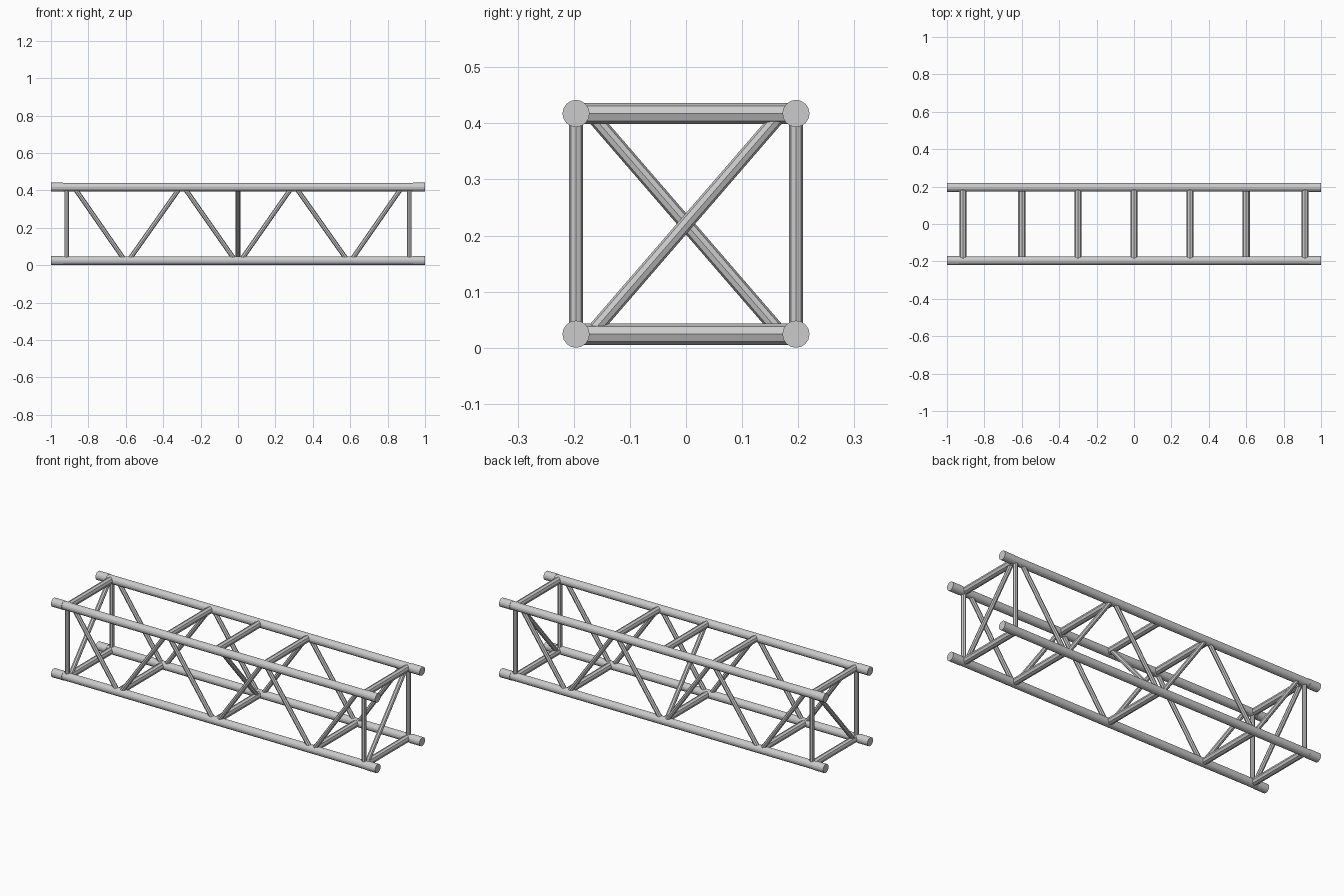
import bpy
import bmesh
from mathutils import Vector

cube = bpy.data.objects.get("Cube")
if cube:
    bpy.data.objects.remove(cube, do_unlink=True)

metal = bpy.data.materials.new("light_grey_metal")
metal.use_nodes = True
GREY = (0.6, 0.6, 0.6, 1)
metal.diffuse_color = GREY
metal.node_tree.nodes["Principled BSDF"].inputs["Base Color"].default_value = GREY


def tube(name, start, end, radius, sides):
    """Capped straight tube between two points."""
    a, b = Vector(start), Vector(end)
    bm = bmesh.new()
    bmesh.ops.create_cone(bm, cap_ends=True, segments=sides, radius1=radius,
                          radius2=radius, depth=(b - a).length)
    mesh = bpy.data.meshes.new(name)
    bm.to_mesh(mesh)
    bm.free()
    mesh.materials.append(metal)
    obj = bpy.data.objects.new(name, mesh)
    obj.location = (a + b) / 2
    obj.rotation_mode = 'QUATERNION'
    obj.rotation_quaternion = (b - a).to_track_quat('Z', 'Y')
    bpy.context.collection.objects.link(obj)
    return obj


Y = 0.196                  # chord offset from the middle
LOW, HIGH = 0.0242, 0.4175   # chord heights
END = 0.915                # end frame position
SLEEVE = 0.935             # where the end sleeves begin
CHORD_R, SLEEVE_R, CROSS_R, BRACE_R = 0.0225, 0.0242, 0.019, 0.0125

# Four long chords with slightly thicker end sleeves
for y in (-Y, Y):
    for z in (LOW, HIGH):
        tube("chord", (-SLEEVE, y, z), (SLEEVE, y, z), CHORD_R, 16)
        for s in (-1, 1):
            tube("end_sleeve", (s * SLEEVE, y, z), (s, y, z), SLEEVE_R, 16)

# Horizontal cross tubes
for z, places in ((HIGH, (-END, -0.3, 0, 0.3, END)),
                  (LOW, (-END, -0.6, 0, 0.6, END))):
    for x in places:
        tube("cross_tube", (x, -Y, z), (x, Y, z), CROSS_R, 8)

# Side faces: end posts and zigzag braces, as (top x, bottom x)
for y in (-Y, Y):
    for s in (-1, 1):
        tube("end_post", (s * END, y, LOW), (s * END, y, HIGH), BRACE_R, 8)
        for top, bottom in ((0.877, 0.604), (0.308, 0.586), (0.289, 0.014)):
            tube("side_brace", (s * top, y, HIGH), (s * bottom, y, LOW), BRACE_R, 8)

# Inner diagonals: both ends lean one way, the middle leans the other
for x, lean in ((-END, 1), (0, -1), (END, 1)):
    tube("inner_diagonal", (x, -lean * 0.17, LOW), (x, lean * 0.17, HIGH), BRACE_R, 8)
